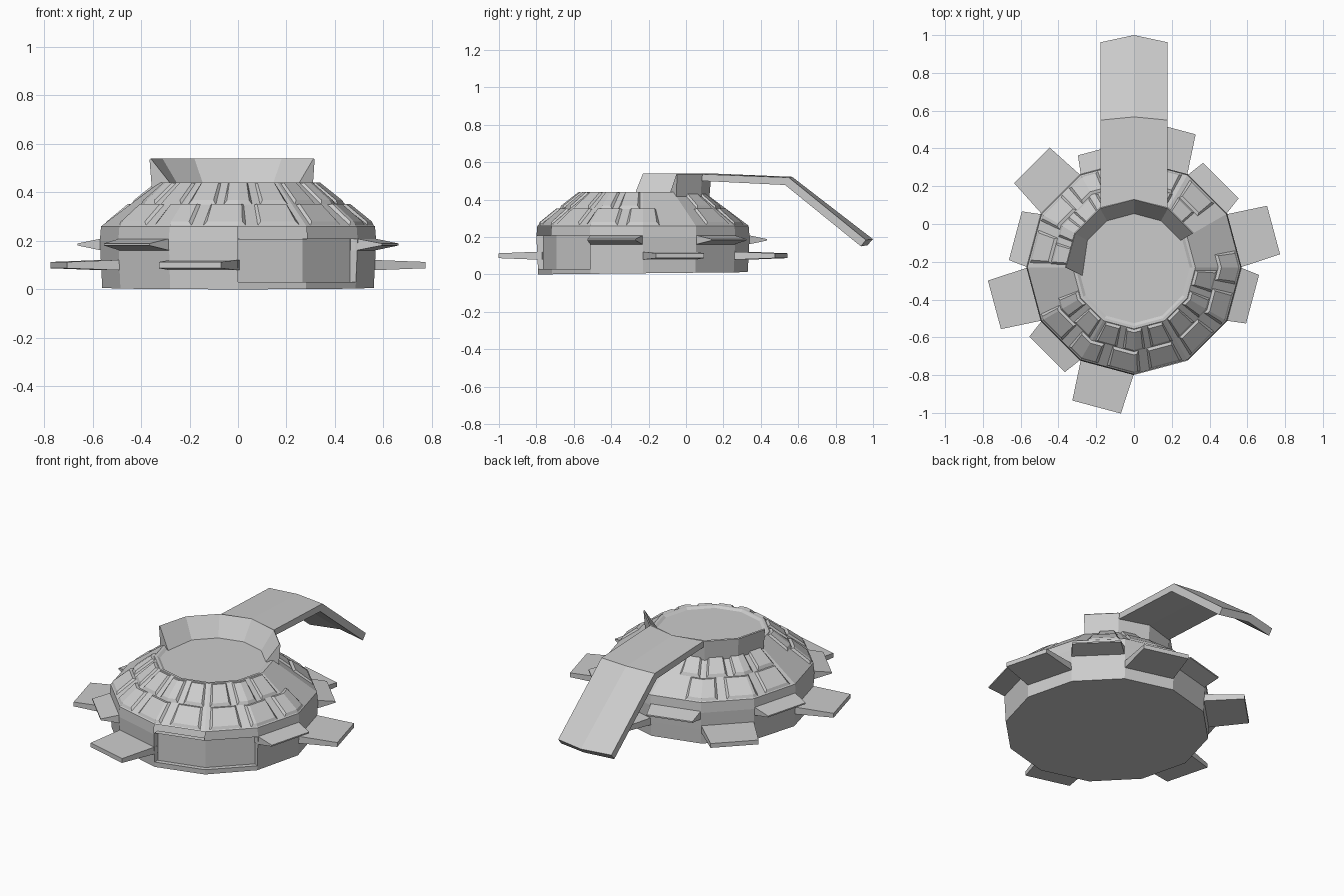
import bpy, bmesh
from math import radians, sin, cos

if "Cube" in bpy.data.objects:
    bpy.data.objects.remove(bpy.data.objects["Cube"])

CY = -0.23  # centre of the round body in y


def loft(name, sections):
    """Skin a list of equal-length closed sections and cap both ends."""
    bm = bmesh.new()
    rows = [[bm.verts.new(p) for p in s] for s in sections]
    n = len(rows[0])
    for a, b in zip(rows, rows[1:]):
        for i in range(n):
            j = (i + 1) % n
            bm.faces.new((a[i], a[j], b[j], b[i]))
    bm.faces.new(rows[0])
    bm.faces.new(rows[-1])
    bmesh.ops.recalc_face_normals(bm, faces=bm.faces)
    me = bpy.data.meshes.new(name)
    bm.to_mesh(me)
    bm.free()
    ob = bpy.data.objects.new(name, me)
    bpy.context.collection.objects.link(ob)
    return ob


def polar(a, r, z):
    """Point on a 12-sided ring of corner radius r."""
    r *= cos(radians(15)) / cos(radians(a % 30 - 15))
    return (r * cos(radians(a)), CY + r * sin(radians(a)), z)


def ring(r, z):
    return [polar(30 * i, r, z) for i in range(12)]


# Body: drum wall, sloping shoulder and sunken top disc
base = [(x, y, 0.012 * (y + 0.79) / 1.12) for x, y, z in ring(0.56, 0)]
body = loft("body", [base, ring(0.565, 0.1), ring(0.57, 0.2), ring(0.565, 0.26),
                     ring(0.445, 0.35), ring(0.325, 0.44), ring(0.31, 0.44),
                     ring(0.295, 0.43)])

# Front window recess across two wall faces
angles = (270, 300, 330)
cutter = loft("recess_cutter", [
    [polar(a, 0.533, z) for a in angles] + [polar(a, 0.75, z) for a in angles[::-1]]
    for z in (0.03, 0.208)])
cutter.hide_render = True
cutter.hide_viewport = True
cut = body.modifiers.new("recess", "BOOLEAN")
cut.operation = "DIFFERENCE"
cut.solver = "EXACT"
cut.object = cutter


# Raised roof tiles in two tiers
def tile(name, centre, width, low, high):
    a0, a1 = centre - width / 2, centre + width / 2
    stops = [a0] + [c for c in range(-30, 400, 30) if a0 + 2 < c < a1 - 2] + [a1]
    (r0, z0), (r1, z1) = low, high
    secs = []
    for a in stops:
        t = a + (1.6 if a == a0 else -1.6 if a == a1 else 0)
        secs.append([polar(a, r0, z0), polar(t, r0 - 0.008, z0 + 0.018),
                     polar(t, r1 + 0.018, z1), polar(a, r1 - 0.006, z1 - 0.004)])
    loft(name, secs)


def bare(a):
    return 2 < a < 40 or 183 < a < 208 or 78 < a < 102


for k in range(15):
    if not bare(24 * k):
        tile("lower_tile", 24 * k, 19, (0.56, 0.262), (0.445, 0.352))
for k in range(18):
    if not bare(20 * k + 10):
        tile("upper_tile", 20 * k + 10, 15.5, (0.445, 0.35), (0.327, 0.44))

# Side fins, alternating long low ones and short high ones
for k in range(10):
    a = 15 + 30 * (k - 1)
    low = k % 2 == 1
    reach, z, root_h, tip_h = (0.765, 0.1, 0.021, 0.013) if low else (0.65, 0.185, 0.024, 0.004)
    n = (cos(radians(a)), sin(radians(a)))
    secs = []
    for d, w, h in ((0.52, 0.145, root_h), (0.548, 0.145, root_h), (reach, 0.133, tip_h)):
        secs.append([(n[0] * d - n[1] * w * s, CY + n[1] * d + n[0] * w * s, z + h * t)
                     for s, t in ((-1, -1), (1, -1), (1, 1), (-1, 1))])
    loft("low_fin" if low else "high_fin", secs)

# Flared collar around the back of the top disc
secs = []
for a in (30, 60, 90, 120, 150, 180):
    inner = a + (9 if a == 180 else 0)
    secs.append([polar(inner, 0.285, 0.43), polar(a, 0.36, 0.54),
                 polar(a, 0.365, 0.535), polar(a, 0.355, 0.41)])
loft("collar", secs)

# Bent tail: (side y, centre y, top z, bottom side y, bottom centre y, bottom z)
W = 0.177
path = [(0.08, 0.13, 0.54, 0.08, 0.11, 0.50),
        (0.55, 0.567, 0.522, 0.53, 0.545, 0.478),
        (0.962, 1.0, 0.188, 0.935, 0.97, 0.15)]
loft("tail", [[(-W, ys, zt - 0.004), (0, yc, zt), (W, ys, zt - 0.004),
               (W, bs, zb), (0, bc, zb + 0.006), (-W, bs, zb)]
              for ys, yc, zt, bs, bc, zb in path])
